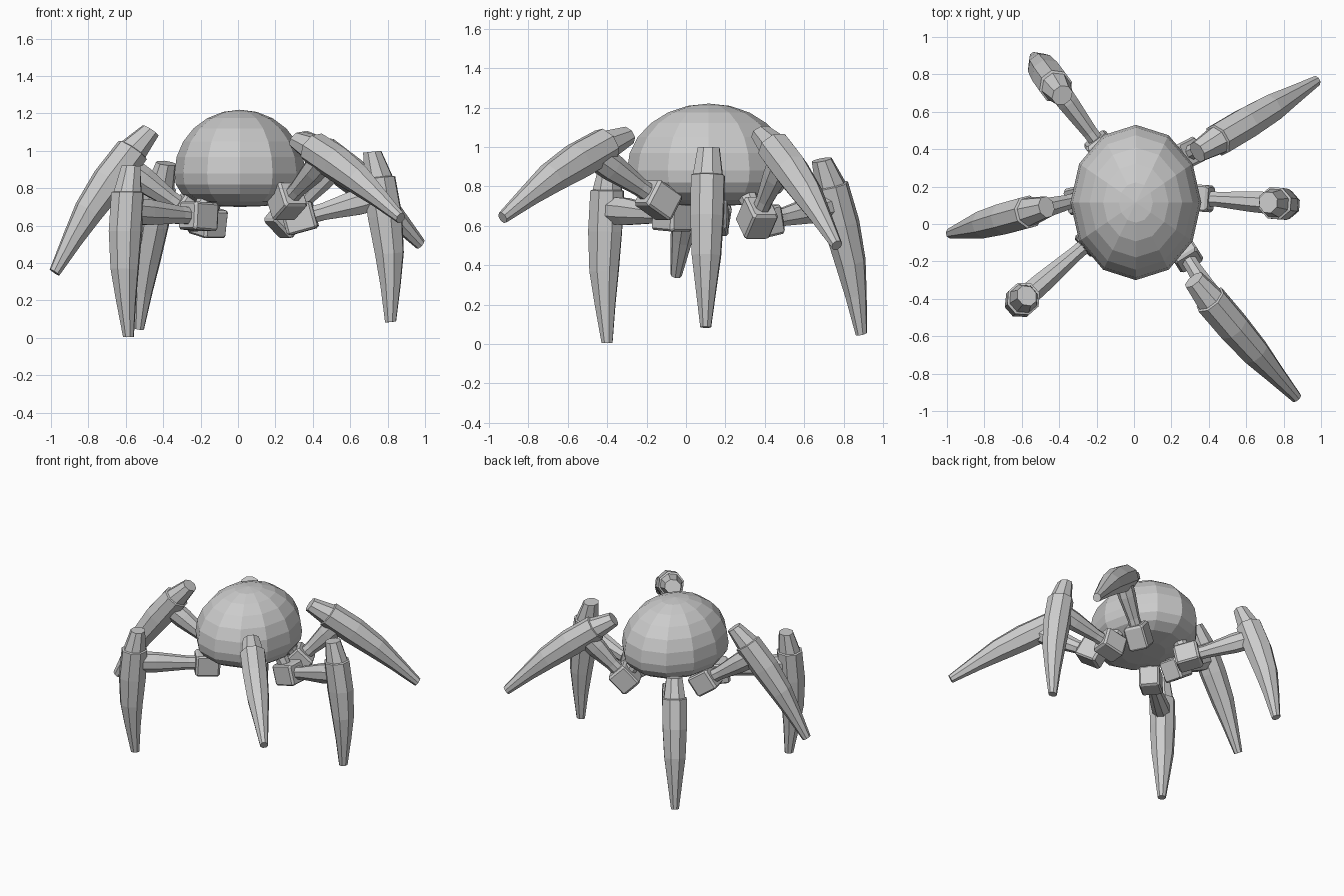
import bpy, bmesh, math
from mathutils import Vector

if "Cube" in bpy.data.objects:
    bpy.data.objects.remove(bpy.data.objects["Cube"])

grey = bpy.data.materials.new("plain_grey")
grey.diffuse_color = (0.6, 0.6, 0.6, 1)
grey.use_nodes = True
grey.node_tree.nodes["Principled BSDF"].inputs["Base Color"].default_value = grey.diffuse_color


def finish(name, bm):
    bmesh.ops.recalc_face_normals(bm, faces=bm.faces)
    mesh = bpy.data.meshes.new(name)
    bm.to_mesh(mesh)
    bm.free()
    mesh.materials.append(grey)
    obj = bpy.data.objects.new(name, mesh)
    bpy.context.collection.objects.link(obj)
    return obj


def loft(name, origin, along, out, stations, chamfer=0.3):
    """Chamfered-box tube; station = (distance, inner, outer, half width)."""
    side = along.cross(out).normalized()
    bm = bmesh.new()
    rings = []
    for s, lo, hi, w in stations:
        mid, h = (lo + hi) / 2, (hi - lo) / 2
        c = 1 - 2 * chamfer
        ring = []
        for u, v in ((1, c), (c, 1), (-c, 1), (-1, c), (-1, -c), (-c, -1), (c, -1), (1, -c)):
            p = origin + along * s + out * (mid + h * u) + side * (w * v)
            ring.append(bm.verts.new(p))
        rings.append(ring)
    for a, b in zip(rings, rings[1:]):
        for i in range(8):
            j = (i + 1) % 8
            bm.faces.new((a[i], a[j], b[j], b[i]))
    bm.faces.new(rings[0])
    bm.faces.new(rings[-1])
    return finish(name, bm)


def perpendicular(v, axis):
    return (v - axis * v.dot(axis)).normalized()


# Body: faceted dome with a shallow rounded underside
profile = [(0.35 * math.sin(math.radians(a)), 0.88 + 0.34 * math.cos(math.radians(a)))
           for a in range(15, 91, 15)]
profile += [(0.342, 0.82), (0.31, 0.77), (0.25, 0.73), (0.14, 0.705)]
bm = bmesh.new()
rings = []
for r, z in profile:
    rings.append([bm.verts.new((0.01 + r * math.sin(k * math.pi / 6),
                                0.115 + r * 1.186 * math.cos(k * math.pi / 6), z))
                  for k in range(12)])
for a, b in zip(rings, rings[1:]):
    for i in range(12):
        j = (i + 1) % 12
        bm.faces.new((a[i], a[j], b[j], b[i]))
for ring, z in ((rings[0], 1.22), (rings[-1], 0.70)):
    pole = bm.verts.new((0.01, 0.115, z))
    for i in range(12):
        bm.faces.new((ring[i], ring[(i + 1) % 12], pole))
finish("body", bm)

# Legs: hip centre, top of claw, tip of claw
legs = {
    "front_right": ((0.26, -0.14, 0.73), (0.32, -0.30, 1.06), (0.87, -0.93, 0.64)),
    "back_right": ((0.26, 0.36, 0.64), (0.34, 0.385, 1.07), (0.975, 0.765, 0.50)),
    "middle_right": ((0.33, 0.14, 0.64), (0.72, 0.115, 0.995), (0.815, 0.10, 0.085)),
    "back_left": ((-0.16, 0.39, 0.62), (-0.385, 0.69, 0.935), (-0.53, 0.89, 0.05)),
    "middle_left": ((-0.26, 0.14, 0.67), (-0.47, 0.09, 1.11), (-0.98, -0.05, 0.35)),
    "front_left": ((-0.21, -0.07, 0.65), (-0.575, -0.385, 0.92), (-0.585, -0.40, 0.005)),
}
# Claw cross-sections, with a small step where the cap meets the shell
claw = [(0.0, -0.05, 0.045, 0.055), (0.15, -0.055, 0.09, 0.074), (0.155, -0.066, 0.104, 0.084),
        (0.38, -0.06, 0.12, 0.083), (0.60, -0.042, 0.108, 0.073),
        (0.78, -0.032, 0.075, 0.052), (1.0, -0.028, 0.03, 0.027)]

for name, points in legs.items():
    hip, top, tip = (Vector(p) for p in points)
    length = (tip - top).length
    axis = (tip - top).normalized()
    out = perpendicular(top - hip, axis)
    loft("claw_" + name, top, axis, out,
         [(s * length if s == 1 else s * 0.92, lo, hi, w) for s, lo, hi, w in claw])

    # Upper arm, flaring from the hip to the knee
    knee = top + axis * 0.24 + out * 0.01
    reach = (knee - hip).length
    arm = (knee - hip).normalized()
    up = perpendicular(Vector((0, 0, 1)), arm)
    loft("arm_" + name, hip, arm, up,
         [(0.05, -0.045, 0.045, 0.04), (0.13, -0.045, 0.045, 0.04),
          (reach * 0.72, -0.068, 0.068, 0.055), (reach, -0.07, 0.07, 0.06)])

    # Hip block
    loft("hip_" + name, hip, arm, up,
         [(-0.085, -0.065, 0.065, 0.06), (-0.07, -0.075, 0.075, 0.072),
          (0.07, -0.075, 0.075, 0.072), (0.085, -0.065, 0.065, 0.06)], 0.07)

    # Stub joining the hip block to the body
    socket = Vector((hip.x * 0.75, 0.115 + (hip.y - 0.115) * 0.75, 0.78))
    stub = (socket - hip).normalized()
    loft("stub_" + name, hip, stub, perpendicular(arm, stub),
         [(0, -0.035, 0.035, 0.035), ((socket - hip).length, -0.05, 0.05, 0.05)])
